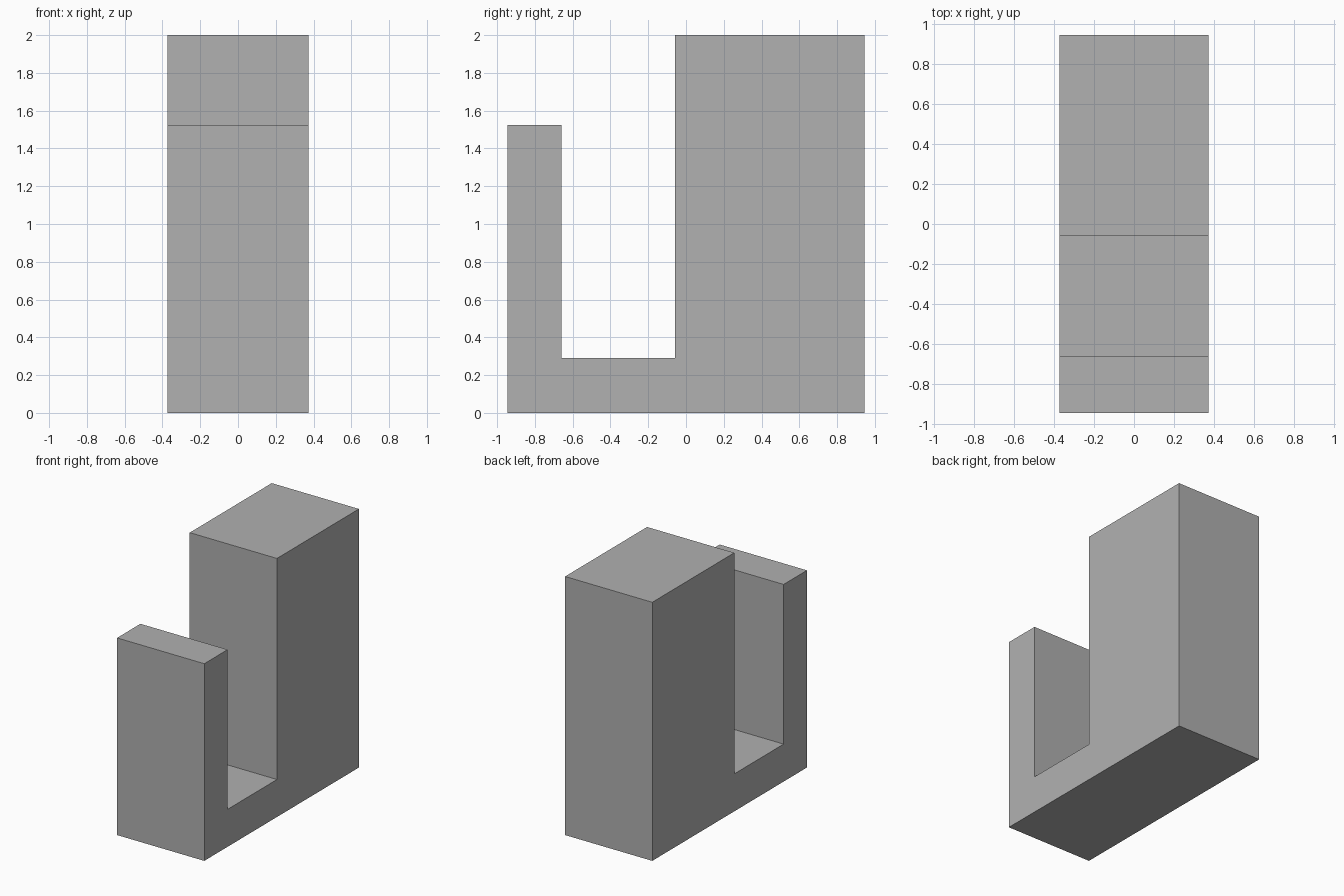
import bpy
import bmesh

# Remove the default cube
cube = bpy.data.objects.get("Cube")
if cube:
    bpy.data.objects.remove(cube, do_unlink=True)

# Plain grey material
grey = bpy.data.materials.new("plain_grey")
grey.use_nodes = True
colour = (0.44, 0.44, 0.44, 1)
grey.diffuse_color = colour
grey.node_tree.nodes["Principled BSDF"].inputs["Base Color"].default_value = colour

# Side outline: low front wall, slot floor and tall back block
HALF_WIDTH = 0.373
DEPTH = 0.945
SLOT_FRONT, SLOT_BACK = -0.66, -0.057
FLOOR, FRONT_TOP, BACK_TOP = 0.29, 1.525, 2.0
profile = [
    (-DEPTH, 0), (DEPTH, 0), (DEPTH, BACK_TOP), (SLOT_BACK, BACK_TOP),
    (SLOT_BACK, FLOOR), (SLOT_FRONT, FLOOR),
    (SLOT_FRONT, FRONT_TOP), (-DEPTH, FRONT_TOP),
]

# Extrude the outline across the width
bm = bmesh.new()
side = bm.faces.new([bm.verts.new((-HALF_WIDTH, y, z)) for y, z in profile])
extruded = bmesh.ops.extrude_face_region(bm, geom=[side], use_keep_orig=True)
moved = [v for v in extruded["geom"] if isinstance(v, bmesh.types.BMVert)]
bmesh.ops.translate(bm, verts=moved, vec=(2 * HALF_WIDTH, 0, 0))
bmesh.ops.recalc_face_normals(bm, faces=bm.faces)

mesh = bpy.data.meshes.new("slotted_block")
bm.to_mesh(mesh)
bm.free()
mesh.materials.append(grey)
block = bpy.data.objects.new("slotted_block", mesh)
bpy.context.collection.objects.link(block)
